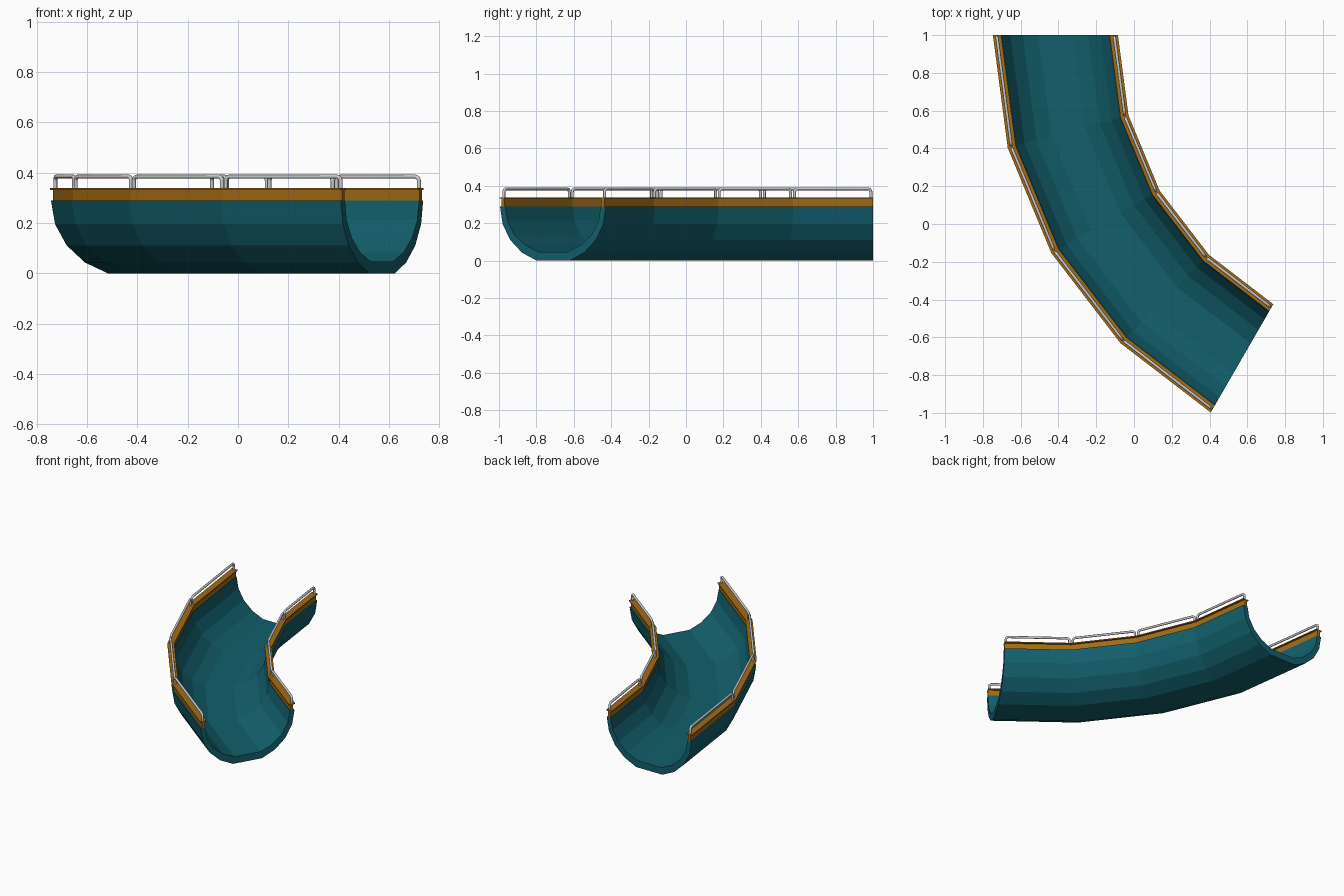
import bpy, bmesh
from math import sin, cos, pi, radians
from mathutils import Vector

if "Cube" in bpy.data.objects:
    bpy.data.objects.remove(bpy.data.objects["Cube"])

CX, CY, RM = 1.56, 1.0, 1.976      # bend centre and mid radius
ANG = [radians(180 + 15 * i) for i in range(5)]


def at(a, off, z):
    r = RM + off
    return Vector((CX + r * cos(a), CY + r * sin(a), z))


def material(name, col):
    m = bpy.data.materials.new(name)
    m.diffuse_color = (*col, 1)
    m.use_nodes = True
    m.node_tree.nodes["Principled BSDF"].inputs["Base Color"].default_value = m.diffuse_color
    return m


teal = material("teal", (0.006, 0.115, 0.15))
orange = material("orange", (0.36, 0.15, 0.008))


def finish(name, bm, mat=None):
    bmesh.ops.recalc_face_normals(bm, faces=bm.faces)
    me = bpy.data.meshes.new(name)
    bm.to_mesh(me)
    bm.free()
    ob = bpy.data.objects.new(name, me)
    bpy.context.collection.objects.link(ob)
    if mat:
        me.materials.append(mat)
    return ob


def loft(bm, rings, caps=True):
    vs = [[bm.verts.new(p) for p in r] for r in rings]
    n = len(vs[0])
    for a, b in zip(vs, vs[1:]):
        for i in range(n):
            j = (i + 1) % n
            bm.faces.new((a[i], a[j], b[j], b[i]))
    if caps:
        bm.faces.new(vs[0])
        bm.faces.new(vs[-1])


def sweep(name, section, mat):
    bm = bmesh.new()
    loft(bm, [[at(a, o, z) for o, z in section] for a in ANG])
    return finish(name, bm, mat)


# Half-pipe trough: flattened elliptical shell
def arc(rx, rz):
    steps = [i for i in range(11) if i != 5]
    return [(rx * cos(pi * i / 10), 0.29 - rz * sin(pi * i / 10)) for i in steps]


sweep("slide_trough", arc(0.327, 0.305) + arc(0.295, 0.255)[::-1], teal)

# Orange curbs with a thin overhanging cap
for side, s in (("outer", 1), ("inner", -1)):
    sec = [(0.298, 0.288), (0.318, 0.288), (0.318, 0.332), (0.331, 0.332),
           (0.331, 0.339), (0.287, 0.339), (0.287, 0.332), (0.298, 0.332)]
    sweep(side + "_curb", [(s * o, z) for o, z in sec], orange)

# Hoop handrails, one per straight section on each side
TUBE, TOP, BEND, INSET = 0.008, 0.384, 0.018, 0.011
for side, s in (("outer", 1), ("inner", -1)):
    bm = bmesh.new()
    for a0, a1 in zip(ANG, ANG[1:]):
        p, q = at(a0, s * 0.311, 0), at(a1, s * 0.311, 0)
        d = (q - p).normalized()
        n = Vector((-d.y, d.x, 0))
        p, q = p + d * INSET, q - d * INSET
        length = (q - p).length
        path = [(0, 0.335, 0)]             # distance, height, heading angle
        for k in range(5):
            t = pi / 2 * k / 4
            path.append((BEND * (1 - cos(t)), TOP - BEND + BEND * sin(t), t))
        path += [(length - u, z, pi - t) for u, z, t in reversed(path)]
        rings = []
        for u, z, t in path:
            c = p + d * u + Vector((0, 0, z))
            side_v = d * cos(t) - Vector((0, 0, sin(t)))
            rings.append([c + TUBE * (n * cos(pi * k / 4) + side_v * sin(pi * k / 4))
                          for k in range(8)])
        # keep each ring perpendicular to its heading
        for ring, (u, z, t) in zip(rings, path):
            c = p + d * u + Vector((0, 0, z))
            v = d * cos(t) - Vector((0, 0, 1)) * sin(t)
            for k in range(8):
                ring[k] = c + TUBE * (n * cos(pi * k / 4) + v * sin(pi * k / 4))
        loft(bm, rings)
    ob = finish(side + "_handrail", bm)
    for f in ob.data.polygons:
        f.use_smooth = len(f.vertices) == 4
